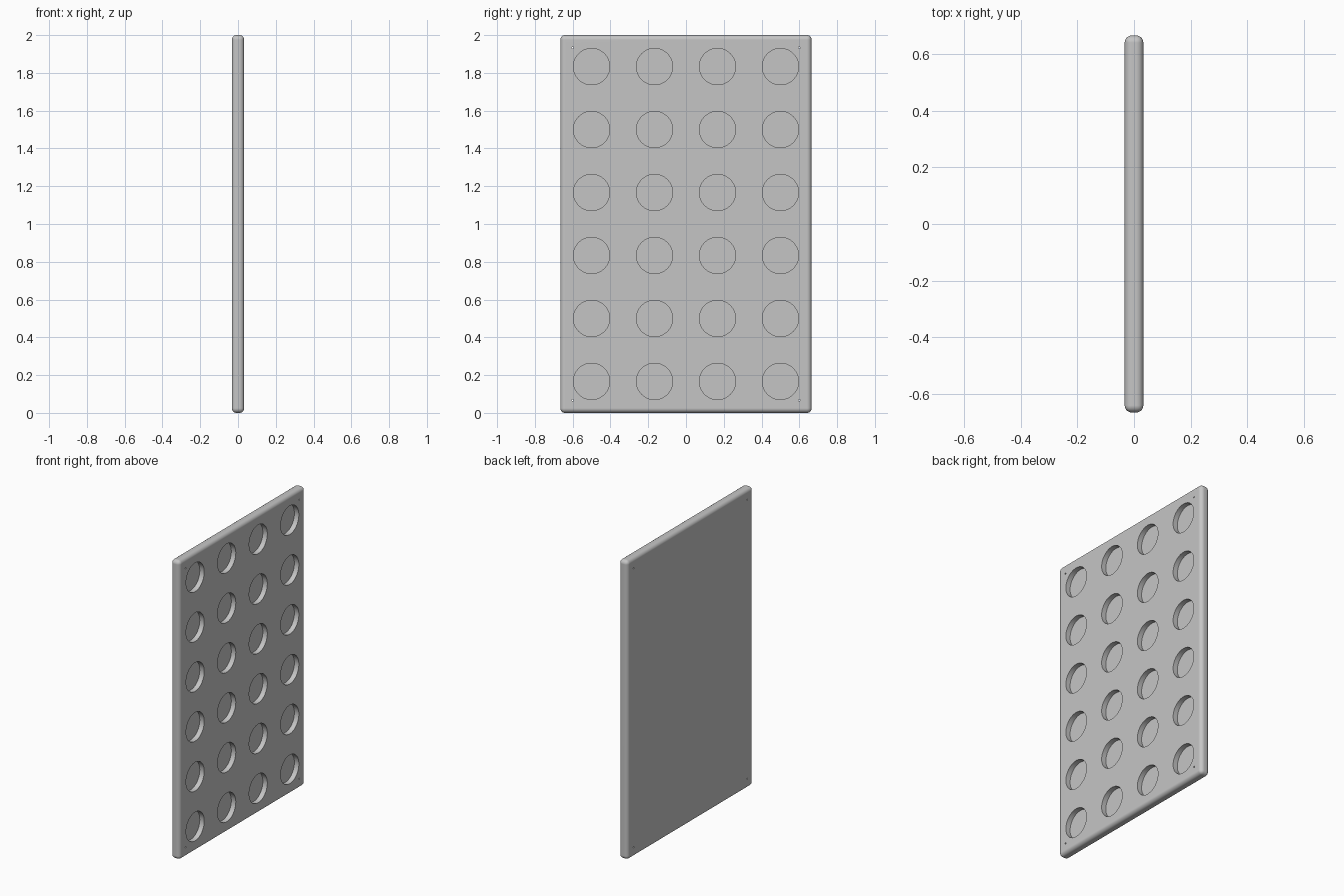
import bpy
import bmesh
from math import radians, pi
from mathutils import Matrix

THICK, WIDTH, HEIGHT = 0.066, 1.33, 2.0
FILLET = 0.025
PITCH = 1 / 3
POCKET_RADIUS, POCKET_DEPTH = 0.096, 0.033
PIN_RADIUS = 0.005

if "Cube" in bpy.data.objects:
    bpy.data.objects.remove(bpy.data.objects["Cube"], do_unlink=True)


def make_object(name, bm):
    mesh = bpy.data.meshes.new(name)
    bm.to_mesh(mesh)
    bm.free()
    obj = bpy.data.objects.new(name, mesh)
    bpy.context.collection.objects.link(obj)
    return obj


def add_cylinder(bm, x, y, z, radius, length, sides):
    """Cylinder lying along x, centred on the given point."""
    bmesh.ops.create_cone(
        bm, cap_ends=True, segments=sides, radius1=radius, radius2=radius,
        depth=length,
        matrix=Matrix.Translation((x, y, z)) @ Matrix.Rotation(pi / 2, 4, 'Y'))


# Grey material
grey = bpy.data.materials.new("light grey")
grey.use_nodes = True
colour = (0.56, 0.56, 0.56, 1)
grey.diffuse_color = colour
grey.node_tree.nodes["Principled BSDF"].inputs["Base Color"].default_value = colour

# Slab with rounded edges
bm = bmesh.new()
bmesh.ops.create_cube(
    bm, size=1,
    matrix=Matrix.Translation((0, 0, HEIGHT / 2)) @ Matrix.Diagonal((THICK, WIDTH, HEIGHT, 1)))
bmesh.ops.bevel(bm, geom=bm.edges[:], offset=FILLET, offset_type='OFFSET',
                segments=6, profile=0.5, affect='EDGES')
panel = make_object("pocketed_panel", bm)
panel.data.materials.append(grey)

# Cutter: round pockets in the +x face, and corner pin holes right through
bm = bmesh.new()
for column in range(4):
    for row in range(6):
        add_cylinder(bm, THICK / 2, (column - 1.5) * PITCH, (row + 0.5) * PITCH,
                     POCKET_RADIUS, 2 * POCKET_DEPTH, 64)
for y in (-0.6, 0.6):
    for z in (0.067, HEIGHT - 0.067):
        add_cylinder(bm, 0, y, z, PIN_RADIUS, 2 * THICK, 16)
cutter = make_object("hole_cutter", bm)
cutter.data.materials.append(grey)
cutter.hide_render = True

# Cut the holes, then drop the cutter
bpy.context.view_layer.objects.active = panel
for obj in bpy.context.selected_objects:
    obj.select_set(False)
panel.select_set(True)
cut = panel.modifiers.new("holes", 'BOOLEAN')
cut.operation = 'DIFFERENCE'
cut.solver = 'EXACT'
cut.object = cutter
bpy.ops.object.modifier_apply(modifier=cut.name)
bpy.data.objects.remove(cutter, do_unlink=True)

# Smooth rounded edges, flat large faces
bpy.ops.object.shade_smooth_by_angle(angle=radians(30))
flatten = panel.modifiers.new("flat_faces", 'WEIGHTED_NORMAL')
flatten.keep_sharp = True
